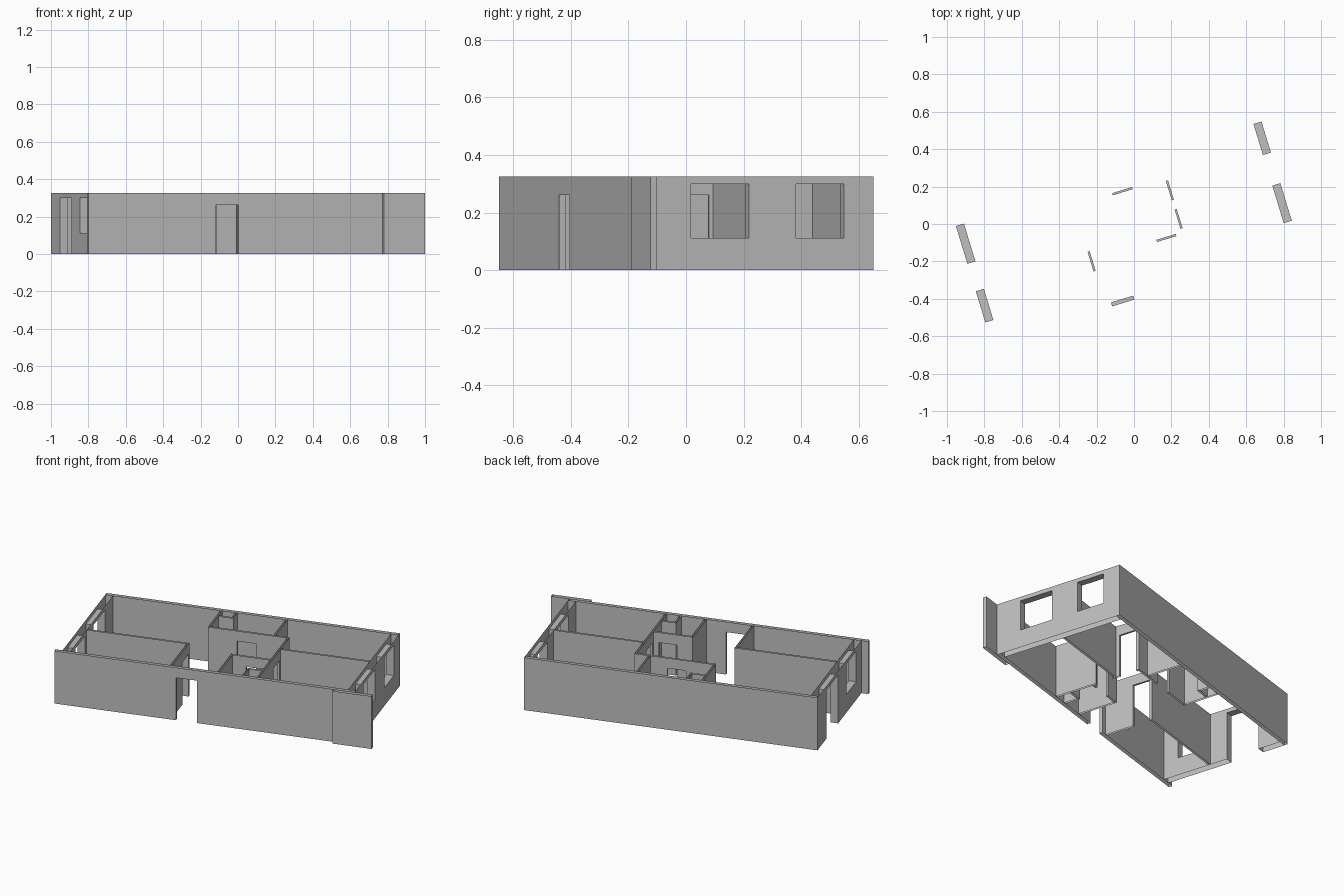
import bpy, bmesh, math
from mathutils import Matrix

if "Cube" in bpy.data.objects:
    bpy.data.objects.remove(bpy.data.objects["Cube"])

HEIGHT = 0.325
DOOR_TOP = 0.262
SILL, HEAD = 0.112, 0.30
THIN = 0.012                    # partition thickness
TURN = Matrix.Rotation(math.radians(17), 4, 'Z')

# Outer limits in the building's own axes
LEFT, RIGHT, BACK = -0.914, 0.812, 0.432
FRONT, SKIN, END = -0.387, 0.022, 0.045
FRONT_IN, BACK_IN = FRONT + SKIN, BACK - SKIN

grey = bpy.data.materials.new("plaster_grey")
grey.use_nodes = True
colour = (0.52, 0.52, 0.52, 1)
grey.diffuse_color = colour
grey.node_tree.nodes["Principled BSDF"].inputs["Base Color"].default_value = colour


def wall(name, axis, start, stop, low, high, openings=()):
    """Hollow wall running along an axis, open at top and bottom.
    Each opening is (start, stop, bottom, top)."""
    runs = sorted({start, stop, *(e for o in openings for e in o[:2])})
    levels = sorted({0, HEIGHT, *(e for o in openings for e in o[2:])})

    def solid(i, k):
        if not (0 <= i < len(runs) - 1 and 0 <= k < len(levels) - 1):
            return False
        s = (runs[i] + runs[i + 1]) / 2
        z = (levels[k] + levels[k + 1]) / 2
        return not any(a < s < b and c < z < d for a, b, c, d in openings)

    bm = bmesh.new()

    def point(s, t, z):
        return bm.verts.new((s, t, z) if axis == 'x' else (t, s, z))

    for i in range(len(runs) - 1):
        for k in range(len(levels) - 1):
            if not solid(i, k):
                continue
            a, b, c, d = runs[i], runs[i + 1], levels[k], levels[k + 1]
            for t in (low, high):
                bm.faces.new([point(a, t, c), point(b, t, c), point(b, t, d), point(a, t, d)])
            for step, s in ((-1, a), (1, b)):
                if not solid(i + step, k):
                    bm.faces.new([point(s, low, c), point(s, high, c),
                                  point(s, high, d), point(s, low, d)])
            for step, z in ((-1, c), (1, d)):
                if not solid(i, k + step):
                    bm.faces.new([point(a, low, z), point(b, low, z),
                                  point(b, high, z), point(a, high, z)])
    bmesh.ops.remove_doubles(bm, verts=bm.verts, dist=1e-5)
    bmesh.ops.recalc_face_normals(bm, faces=bm.faces)
    # Leave the shell open along its top and bottom
    caps = [f for f in bm.faces if all(v.co.z < 1e-4 for v in f.verts)
            or all(v.co.z > HEIGHT - 1e-4 for v in f.verts)]
    bmesh.ops.delete(bm, geom=caps, context='FACES')
    bm.transform(TURN)
    mesh = bpy.data.meshes.new(name)
    bm.to_mesh(mesh)
    bm.free()
    mesh.materials.append(grey)
    bpy.context.collection.objects.link(bpy.data.objects.new(name, mesh))


def partition(name, axis, start, stop, centre, door=None):
    openings = [(*door, 0, DOOR_TOP)] if door else []
    wall(name, axis, start, stop, centre - THIN / 2, centre + THIN / 2, openings)


# Outer walls
wall("front_wall", 'x', -0.955, RIGHT, FRONT, FRONT_IN, [(-0.24, -0.116, 0, DOOR_TOP)])
wall("front_fin_panel", 'x', 0.69, 0.92, FRONT - 0.024, FRONT)
wall("back_wall", 'x', LEFT, RIGHT, BACK_IN, BACK)
wall("right_end_wall", 'y', FRONT_IN, BACK_IN, LEFT, LEFT + END,
     [(0.057, 0.268, 0, HEAD), (-0.271, -0.097, SILL, HEAD)])
wall("left_end_wall", 'y', FRONT_IN, BACK_IN, RIGHT - END, RIGHT,
     [(-0.23, -0.02, SILL, HEAD), (0.151, 0.325, SILL, HEAD)])

# Bedroom and hall partitions
HALL, MID, BATH = 0.236, 0.186, -0.122
h = THIN / 2
partition("right_room_divider", 'x', LEFT + END, -0.275 + h, -0.06)
partition("right_room_door_wall", 'y', FRONT_IN, -0.06 - h, -0.275, (-0.18, -0.07))
partition("left_room_divider", 'x', HALL + h, RIGHT - END, 0.03)
partition("hall_wall_front", 'y', FRONT_IN, 0.03, HALL, (-0.098, 0.010))
partition("hall_wall_back", 'y', 0.03, MID - h, HALL, (0.062, 0.17))

# Back washroom
partition("back_washroom_wall", 'x', -0.23 - h, HALL + h, MID, (-0.063, 0.047))
for name, x in (("right", -0.23), ("left", 0.153)):
    partition("back_washroom_side_" + name, 'y', MID + h, BACK_IN, x)

# Front washroom
partition("front_washroom_wall", 'x', 0.004 - h, HALL - h, BATH, (0.09, 0.198))
partition("front_washroom_side", 'y', FRONT_IN, BATH - h, 0.004)

# Service shafts in the washroom corners
partition("back_shaft_face", 'x', -0.23 + h, -0.142 + h, 0.34)
partition("back_shaft_side", 'y', 0.34 + h, BACK_IN, -0.142)
partition("front_shaft_face", 'x', 0.15 - h, HALL - h, -0.272)
partition("front_shaft_side", 'y', FRONT_IN, -0.272 - h, 0.15)
